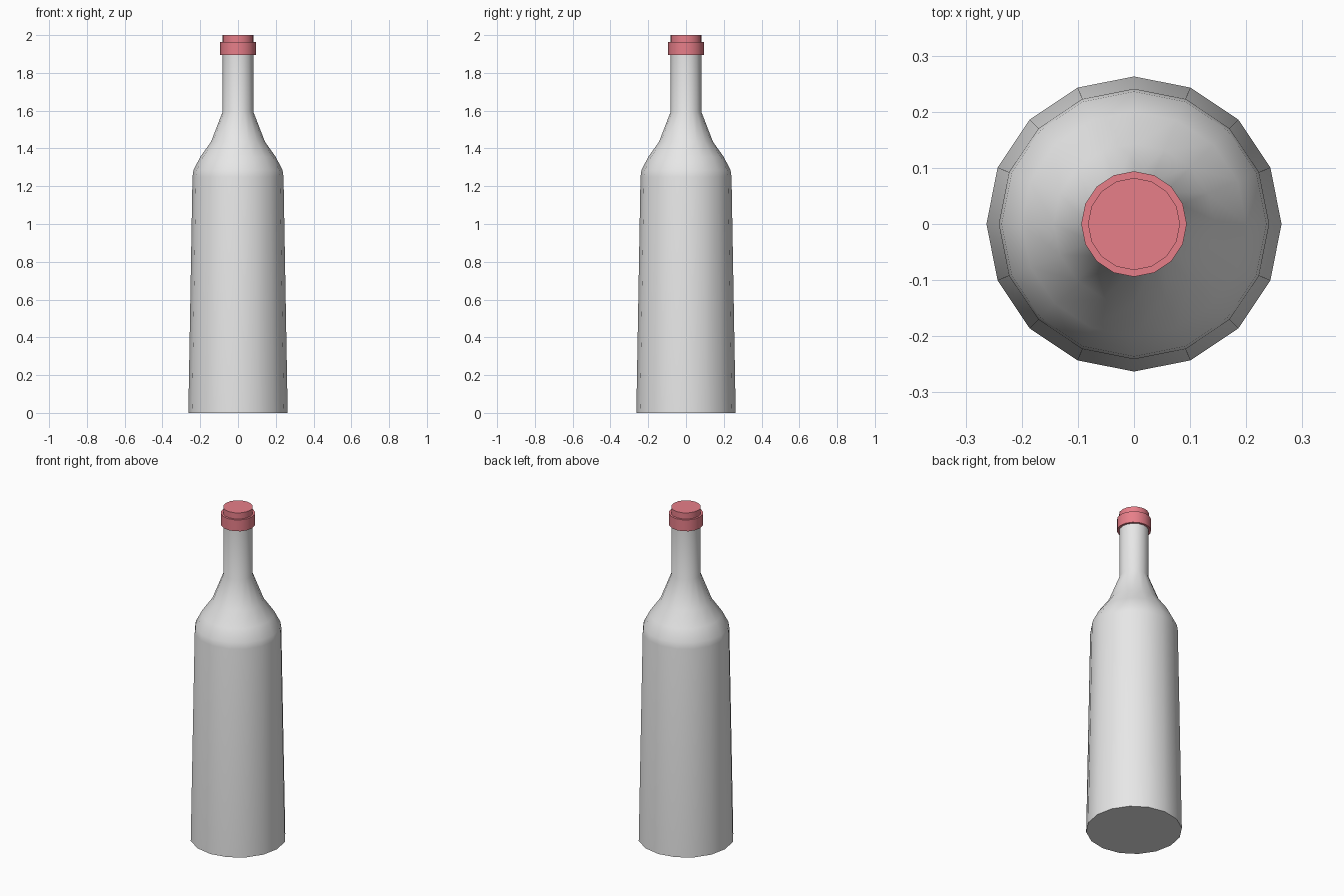
import bpy, bmesh, math

SIDES = 16

cube = bpy.data.objects.get("Cube")
if cube:
    bpy.data.objects.remove(cube, do_unlink=True)


def make_material(name, rgb):
    mat = bpy.data.materials.new(name)
    mat.use_nodes = True
    color = (*rgb, 1.0)
    mat.diffuse_color = color
    mat.node_tree.nodes["Principled BSDF"].inputs["Base Color"].default_value = color
    return mat


def lathe(name, profile, mat):
    """Revolve (radius, height) points about z and close both ends."""
    bm = bmesh.new()
    rings = []
    for r, z in profile:
        angles = [math.tau * i / SIDES for i in range(SIDES)]
        rings.append([bm.verts.new((r * math.cos(a), r * math.sin(a), z)) for a in angles])
    for low, high in zip(rings, rings[1:]):
        for i in range(SIDES):
            j = (i + 1) % SIDES
            bm.faces.new((low[i], low[j], high[j], high[i]))
    bm.faces.new(rings[0][::-1])
    bm.faces.new(rings[-1])
    mesh = bpy.data.meshes.new(name)
    bm.to_mesh(mesh)
    bm.free()
    mesh.materials.append(mat)
    obj = bpy.data.objects.new(name, mesh)
    bpy.context.collection.objects.link(obj)
    bpy.ops.object.select_all(action="DESELECT")
    obj.select_set(True)
    bpy.context.view_layer.objects.active = obj
    bpy.ops.object.shade_smooth_by_angle(angle=math.radians(40))
    return obj


glass = make_material("pale grey glass", (0.8, 0.8, 0.8))
red = make_material("soft red cap", (0.8, 0.21, 0.25))

# Tapered body, sloping shoulder and straight neck
lathe("bottle_body", [(0.263, 0), (0.241, 1.25), (0.236, 1.285), (0.2, 1.355),
                      (0.143, 1.435), (0.081, 1.595), (0.081, 1.9)], glass)

# Cap with a wider collar below its plug
lathe("bottle_cap", [(0.08, 1.894), (0.094, 1.894), (0.094, 1.963),
                     (0.082, 1.963), (0.082, 2.0)], red)
